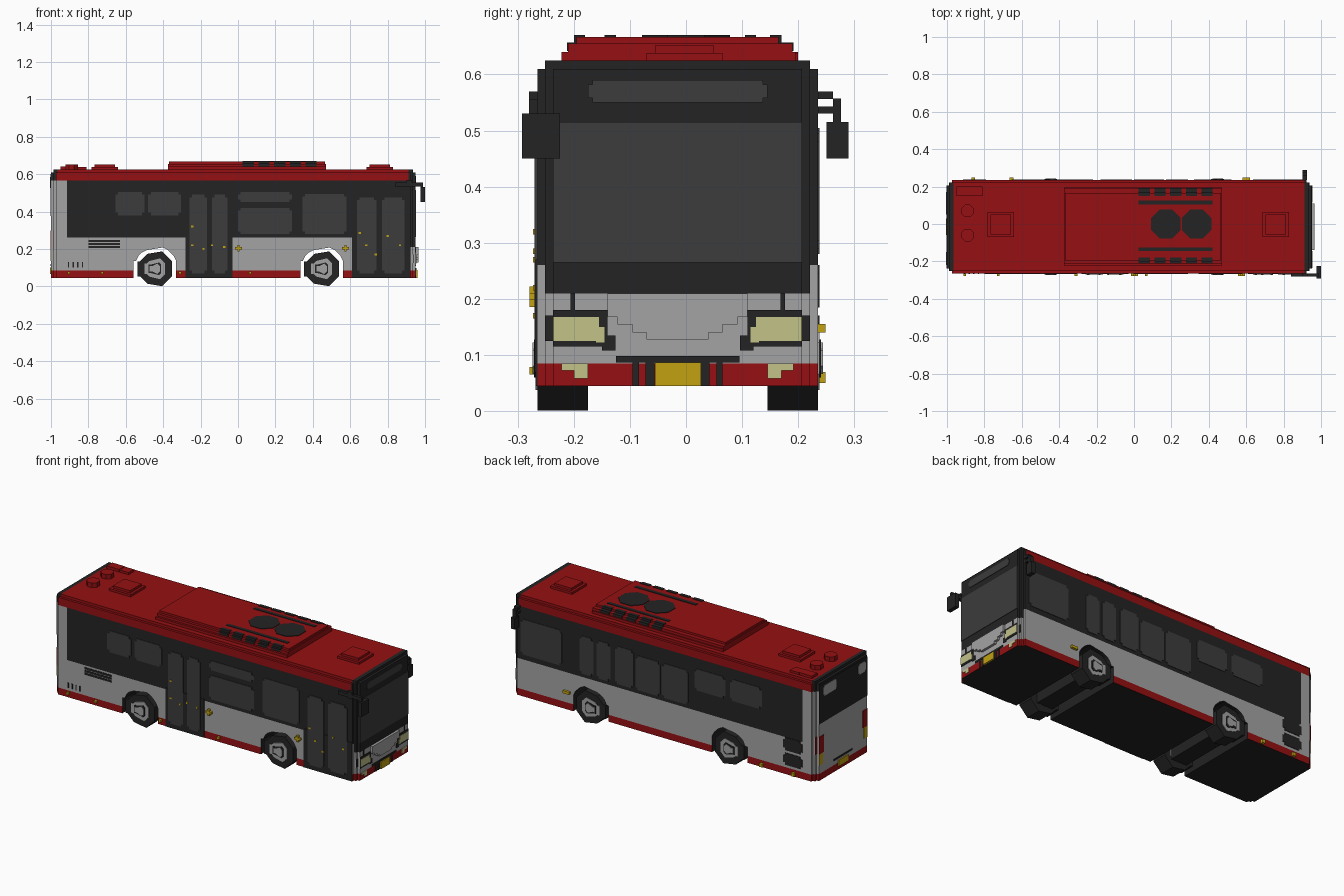
import bpy, bmesh, math

if "Cube" in bpy.data.objects:
    bpy.data.objects.remove(bpy.data.objects["Cube"])

V = 0.014                     # block size
Y0, Y1 = -0.265, 0.235        # body sides
YC = (Y0 + Y1) / 2
AXLES = (-0.445, 0.447)
WZ = 0.094                    # wheel centre height


def material(name, r, g, b):
    m = bpy.data.materials.new(name)
    m.diffuse_color = (r, g, b, 1)
    m.use_nodes = True
    m.node_tree.nodes["Principled BSDF"].inputs["Base Color"].default_value = m.diffuse_color
    return m


RED = material("red paint", 0.30, 0.005, 0.006)
GREY = material("light grey paint", 0.37, 0.37, 0.37)
DARK = material("dark trim", 0.017, 0.017, 0.017)
GLASS = material("window grey", 0.045, 0.045, 0.045)
YELLOW = material("amber yellow", 0.54, 0.36, 0.006)
LAMP = material("lamp pale yellow", 0.54, 0.54, 0.25)


def prisms(name, shapes, axis, mat, mat2=None, rule=None):
    """One object from (outline, start, end) extrusions along an axis."""
    bm = bmesh.new()
    for pts, a, b in shapes:
        rings = []
        for d in (a, b):
            order = {"x": lambda u, w: (d, u, w), "y": lambda u, w: (u, d, w),
                     "z": lambda u, w: (u, w, d)}[axis]
            rings.append([bm.verts.new(order(u, w)) for u, w in pts])
        n = len(pts)
        bm.faces.new(rings[0])
        bm.faces.new(rings[1][::-1])
        for i in range(n):
            j = (i + 1) % n
            bm.faces.new((rings[0][i], rings[1][i], rings[1][j], rings[0][j]))
    bmesh.ops.recalc_face_normals(bm, faces=bm.faces[:])
    bm.normal_update()
    if rule:
        for f in bm.faces:
            f.material_index = int(rule(f))
    me = bpy.data.meshes.new(name)
    bm.to_mesh(me)
    bm.free()
    me.materials.append(mat)
    if mat2:
        me.materials.append(mat2)
    ob = bpy.data.objects.new(name, me)
    bpy.context.collection.objects.link(ob)
    return ob


def rect(u0, u1, w0, w1):
    return [(u0, w0), (u1, w0), (u1, w1), (u0, w1)]


def notched(u0, u1, w0, w1, s=V):
    """Rectangle with stepped corners."""
    return [(u0 + s, w0), (u1 - s, w0), (u1 - s, w0 + s), (u1, w0 + s),
            (u1, w1 - s), (u1 - s, w1 - s), (u1 - s, w1), (u0 + s, w1),
            (u0 + s, w1 - s), (u0, w1 - s), (u0, w0 + s), (u0 + s, w0 + s)]


def arc(cx, cz, r, n=14):
    """Stepped upper half circle, left to right."""
    out, w = [], 2 * r / n
    for i in range(n):
        x = -r + i * w
        h = max(w, round(math.sqrt(r * r - (x + w / 2) ** 2) / w) * w)
        for p in ((cx + x, cz + h), (cx + x + w, cz + h)):
            if len(out) > 1 and abs(out[-1][1] - p[1]) < 1e-6:
                out[-1] = p
            else:
                out.append(p)
    return out


def disc(cx, cz, r, n=14):
    up = arc(cx, cz, r, n)
    return up + [(x, 2 * cz - z) for x, z in reversed(up)]


def boxes(name, mat, *bs, **kw):
    return prisms(name, [(rect(b[0], b[1], b[2], b[3]), b[4], b[5]) for b in bs], "z", mat, **kw)


def end_caps(name, mat, z0, z1, front):
    """Stepped rounding of the body corners at one end."""
    bs = []
    for k in (1, 2):
        a = 0.922 + (k - 1) * V if front else -0.972 - k * V
        bs.append((a, a + V, Y0 + k * V, Y1 - k * V, z0, z1))
    boxes(name, mat, *bs, mat2=DARK, rule=lambda f: f.normal.z < -0.5)


# Body layers, with wheel tunnels through the lower ones
R = 0.114
spans = [(-0.972, AXLES[0] - R), (AXLES[0] + R, AXLES[1] - R), (AXLES[1] + R, 0.922)]
boxes("skirt", RED, *[(a, b, Y0, Y1, 0.045, 0.085) for a, b in spans], mat2=DARK,
      rule=lambda f: f.normal.z < -0.5 or (abs(f.normal.x) > 0.5 and abs(f.calc_center_median().x) < 0.9))
line = [(-0.972, 0.26), (-0.972, 0.085)]
for x in AXLES:
    line += [(x - R, 0.085)] + arc(x, WZ, R, 16) + [(x + R, 0.085)]
line += [(0.922, 0.085), (0.922, 0.26)]


def in_tunnel(f):
    c = f.calc_center_median()
    return abs(f.normal.y) < 0.5 and any(math.hypot(c.x - x, c.z - WZ) < 0.13 for x in AXLES)


prisms("lower_body", [(line, Y0, Y1)], "y", GREY, DARK, in_tunnel)
boxes("window_band", DARK, (-0.915, 0.922, Y0, Y1, 0.26, 0.565))
boxes("rear_pillars", GREY, (-0.972, -0.915, Y0, Y1, 0.26, 0.565))
boxes("cant_rail", RED, (-0.972, 0.912, Y0, Y1, 0.565, 0.61))
boxes("roof", RED, (-0.965, 0.912, Y0 + V, Y1 - V, 0.61, 0.625))
boxes("roof_ends", DARK, (0.912, 0.936, Y0 + V, Y1 - V, 0.61, 0.625),
      (0.912, 0.922, Y0, Y1, 0.565, 0.61), (-0.986, -0.965, Y0 + V, Y1 - V, 0.61, 0.625))
for nm, m, a, b in (("skirt", RED, 0.045, 0.085), ("panel", GREY, 0.085, 0.21), ("screen", DARK, 0.21, 0.61)):
    end_caps("front_" + nm, m, a, b, True)
for nm, m, a, b in (("skirt", RED, 0.045, 0.085), ("panel", GREY, 0.085, 0.565), ("top", DARK, 0.565, 0.61)):
    end_caps("rear_" + nm, m, a, b, False)

# Wheels and axles
T = 0.09
sides = ((Y0, Y0 + T, -1), (Y1 - T, Y1, 1))
for label, r, n, out, m in (("tyres", 0.093, 14, 0.0, DARK), ("wheel_rims", 0.056, 8, 0.003, GREY),
                            ("rim_rings", 0.034, 6, 0.006, DARK), ("hub_caps", 0.028, 4, 0.009, GREY)):
    shapes = []
    for x in AXLES:
        for a, b, s in sides:
            lo, hi = (a - out, b) if s < 0 else (a, b + out)
            shapes.append((disc(x, WZ, r, n), lo, hi))
    prisms(label, shapes, "y", m)
boxes("axles", DARK, *[(x - 0.05, x + 0.05, Y0 + T, Y1 - T, 0.045, 0.12) for x in AXLES])


def side_plates(name, mat, side, depth, rects, s=V):
    face = (Y0, Y0 - depth) if side < 0 else (Y1, Y1 + depth)
    prisms(name, [((notched(*r, s) if s else rect(*r)), *sorted(face)) for r in rects], "y", mat)


# Door side
side_plates("door_frames", DARK, -1, 0.003, [(-0.28, -0.03, 0.045, 0.27), (0.61, 0.922, 0.045, 0.27)], 0)
side_plates("door_glass", GLASS, -1, 0.005,
            [(-0.26, -0.165, 0.07, 0.49), (-0.14, -0.055, 0.07, 0.49),
             (0.635, 0.74, 0.07, 0.475), (0.77, 0.89, 0.07, 0.475)])
side_plates("door_side_windows", GLASS, -1, 0.003,
            [(-0.655, -0.5, 0.38, 0.505), (-0.48, -0.305, 0.38, 0.505), (0, 0.29, 0.45, 0.505),
             (0, 0.29, 0.28, 0.42), (0.345, 0.58, 0.28, 0.495)])
side_plates("door_side_vents", DARK, -1, 0.003,
            [(-0.8, -0.63, z, z + 0.011) for z in (0.206, 0.222, 0.238)]
            + [(-0.91 + 0.025 * i, -0.903 + 0.025 * i, 0.1, 0.13) for i in range(4)], 0)
side_plates("door_buttons", YELLOW, -1, 0.008,
            [(x, x + 0.012, z, z + 0.01) for x, z in
             ((-0.25, 0.315), (-0.25, 0.215), (-0.19, 0.195), (-0.145, 0.215), (-0.08, 0.205),
              (0.645, 0.28), (0.68, 0.215), (0.73, 0.165), (0.795, 0.265), (0.86, 0.215))], 0)

# Driver side
side_plates("driver_side_windows", GLASS, 1, 0.003,
            [(0.635, 0.9, 0.29, 0.495), (0.43, 0.52, 0.28, 0.5), (0.32, 0.41, 0.28, 0.5),
             (0.17, 0.29, 0.28, 0.5), (0.0, 0.16, 0.28, 0.48), (-0.18, -0.01, 0.28, 0.48),
             (-0.42, -0.22, 0.38, 0.505), (-0.655, -0.45, 0.38, 0.505)])
side_plates("driver_side_vents", DARK, 1, 0.003,
            [(-0.915, -0.79, 0.10, 0.17), (-0.915, -0.79, 0.185, 0.26)])

# Side marker lamps
side_plates("door_side_markers", YELLOW, -1, V,
            [(x - V / 2, x + V / 2, 0.065, 0.079) for x in (-0.905, -0.725, -0.31, 0.065)], 0)
side_plates("door_side_lamps", YELLOW, -1, V,
            [(x - 0.018, x + 0.018, 0.186, 0.222) for x in (0.003, 0.575)], 0.012)
side_plates("driver_side_markers", YELLOW, 1, V,
            [(-0.87, -0.85, 0.05, 0.07), (-0.665, -0.645, 0.05, 0.07), (0.58, 0.62, 0.14, 0.155)], 0)


def end_plates(name, mat, x, depth, rects, s=0, mirror=False):
    """Plates on the nose or tail, optionally mirrored across the body centre."""
    rects = list(rects)
    if mirror:
        rects += [(2 * YC - b, 2 * YC - a, c, d) for a, b, c, d in rects]
    lo, hi = (x, x + depth) if x > 0 else (x - depth, x)
    prisms(name, [((notched(*r, s) if s else rect(*r)), lo, hi) for r in rects], "x", mat)


# Nose
F = 0.95
end_plates("windscreen", GLASS, F, 0.003, [(-0.237, 0.207, 0.265, 0.515)])
end_plates("destination_sign", GLASS, F, 0.003, [(-0.175, 0.145, 0.55, 0.59)], 0.008)
end_plates("headlamp_surrounds", DARK, F, 0.003,
           [(-0.237, -0.14, 0.115, 0.18), (-0.15, -0.126, 0.108, 0.135), (-0.206, -0.198, 0.18, 0.21)], mirror=True)
end_plates("headlamp_sides", DARK, 0.936, 0.003, [(-0.251, -0.237, 0.125, 0.17)], mirror=True)
end_plates("headlamps", LAMP, F, 0.005, [(-0.236, -0.155, 0.125, 0.168), (-0.16, -0.145, 0.122, 0.15)], mirror=True)
end_plates("fog_lamps", LAMP, F, 0.003, [(-0.222, -0.175, 0.072, 0.085), (-0.2, -0.175, 0.058, 0.073)], mirror=True)
end_plates("bumper_slots", DARK, F, 0.003, [(-0.095, -0.084, 0.045, 0.088), (-0.072, -0.056, 0.045, 0.088)], mirror=True)
end_plates("bumper_strip", DARK, F, 0.004, [(-0.125, 0.095, 0.087, 0.098)])
end_plates("front_plate", YELLOW, F, 0.009, [(-0.055, 0.027, 0.045, 0.087)])
steps = [(-0.14, 0.21), (-0.14, 0.168), (-0.122, 0.168), (-0.122, 0.154), (-0.095, 0.154),
         (-0.095, 0.14), (-0.07, 0.14), (-0.07, 0.128)]
prisms("nose_panel", [(steps + [(2 * YC - y, z) for y, z in reversed(steps)], F, F + V)], "x", GREY)

# Tail
B = -1.0
end_plates("rear_window", DARK, B, 0.003, [(-0.237, 0.207, 0.375, 0.6)])
end_plates("rear_badges", GREY, B, 0.005, [(0.05, 0.17, 0.525, 0.585), (-0.22, -0.15, 0.525, 0.585)], 0.008)
end_plates("tail_lamps", RED, B, 0.003, [(-0.237, -0.195, 0.2, 0.3)], mirror=True)
end_plates("tail_lamp_corners", RED, -0.986, 0.003, [(-0.251, -0.237, 0.2, 0.3)], mirror=True)
end_plates("rear_indicators", YELLOW, B, 0.003, [(-0.237, -0.205, 0.135, 0.2)], mirror=True)
end_plates("rear_plate", YELLOW, B, 0.006, [(-0.06, 0.03, 0.065, 0.1)])
end_plates("engine_slots", DARK, B, 0.003, [(-0.1, 0.07, 0.11, 0.12)])

# Roof pod, hatches and fans
boxes("roof_pod", RED, (-0.375, 0.47, -0.222, 0.195, 0.625, 0.64),
      (-0.375, 0.47, -0.21, 0.19, 0.64, 0.655), (-0.37, 0.465, -0.195, 0.165, 0.655, 0.667))
boxes("pod_grilles", DARK, *[(0.025, 0.42, y - 0.01, y + 0.01, 0.667, 0.67) for y in (0.115, -0.135)])
dash = [0.025 + 0.084 * i for i in range(5)]
boxes("pod_side_slots", DARK, *[(x, x + 0.06, a, b, 0.646, 0.67) for x in dash
                                for a, b in ((-0.2, -0.18), (0.15, 0.17))],
      *[(x, x + 0.06, a, b, 0.642, 0.657) for x in dash for a, b in ((-0.212, -0.2), (0.17, 0.192))])


def octagon(cx, cy, r):
    return [(cx + r * math.cos(math.radians(22.5 + 45 * i)),
             cy + r * math.sin(math.radians(22.5 + 45 * i))) for i in range(8)]


prisms("roof_fans", [(octagon(x, 0, 0.085), 0.667, 0.67) for x in (0.17, 0.335)], "z", DARK)
prisms("roof_vents", [(octagon(-0.89, y, 0.036), 0.625, 0.652) for y in (0.07, -0.06)], "z", RED)
boxes("roof_hatches", RED, *[b for x in (-0.712, 0.758) for b in (
    (x - 0.07, x + 0.07, -0.07, 0.065, 0.625, 0.638), (x - 0.055, x + 0.055, -0.055, 0.05, 0.638, 0.652))])
boxes("rear_roof_boxes", RED, (-0.95, -0.87, 0.15, 0.2, 0.625, 0.64), (-0.868, -0.81, 0.15, 0.2, 0.625, 0.638))

# Mirrors
boxes("door_side_mirror", DARK, (0.84, 0.99, -0.28, -0.265, 0.535, 0.555), (0.9, 0.93, -0.28, -0.265, 0.53, 0.57),
      (0.976, 0.99, -0.28, -0.265, 0.52, 0.555), (0.976, 1.0, -0.292, -0.225, 0.45, 0.53))
boxes("driver_side_mirror", DARK, (0.9, 0.925, 0.235, 0.262, 0.556, 0.57), (0.9, 0.925, 0.235, 0.275, 0.53, 0.543),
      (0.9, 0.925, 0.262, 0.276, 0.51, 0.557), (0.9, 0.925, 0.25, 0.29, 0.45, 0.515))
